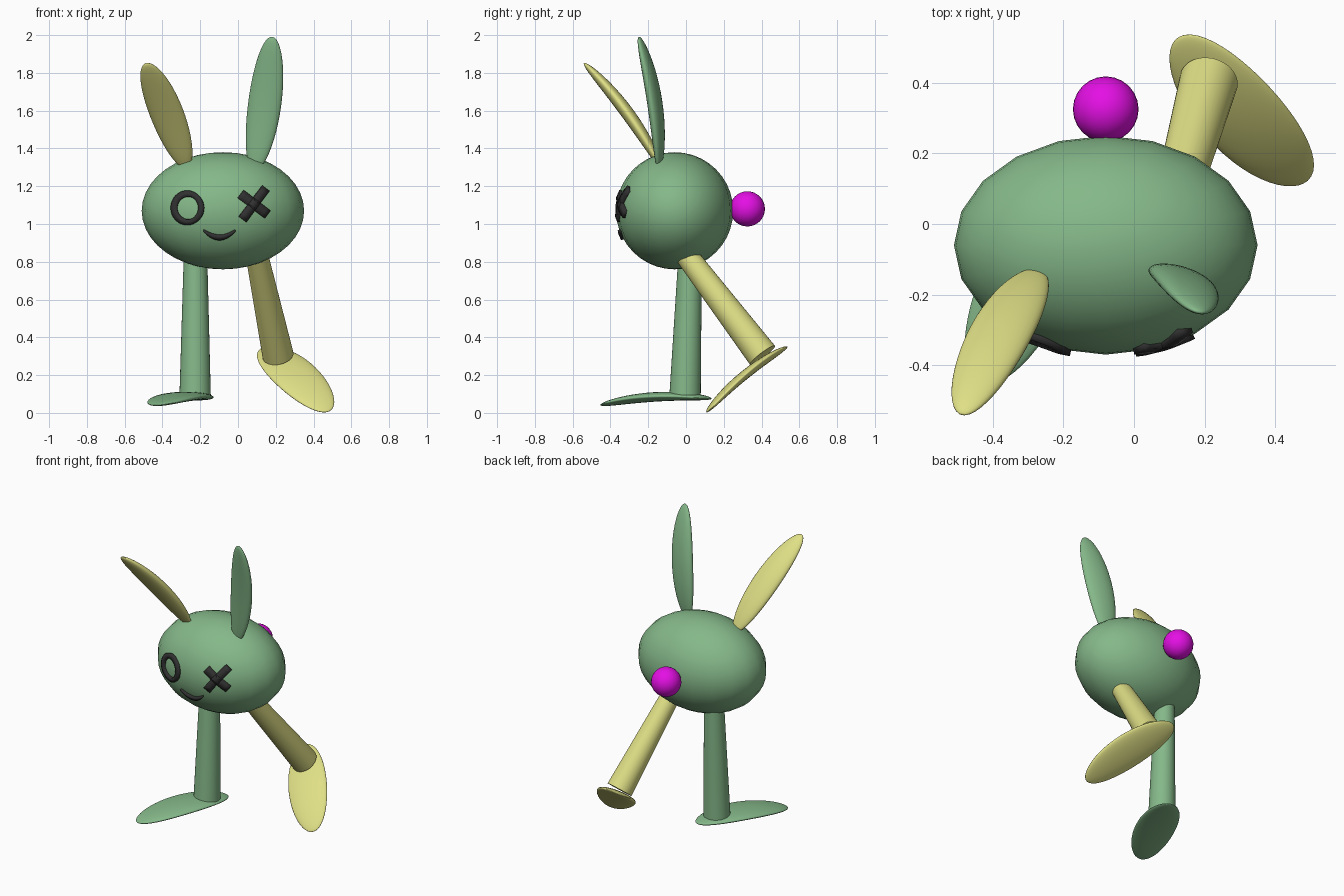
import bpy, bmesh, math
from mathutils import Vector, Matrix

if "Cube" in bpy.data.objects:
    bpy.data.objects.remove(bpy.data.objects["Cube"])


def material(name, rgb):
    m = bpy.data.materials.new(name)
    m.diffuse_color = (*rgb, 1)
    m.use_nodes = True
    m.node_tree.nodes["Principled BSDF"].inputs["Base Color"].default_value = m.diffuse_color
    return m


GREEN = material("soft_green", (0.235, 0.48, 0.25))
YELLOW = material("pale_yellow", (0.74, 0.74, 0.24))
MAGENTA = material("magenta", (0.78, 0.005, 0.78))
DARK = material("charcoal", (0.03, 0.03, 0.03))

BODY = Vector((-0.08, -0.06, 1.07))
RADII = Vector((0.43, 0.31, 0.31))


def finish(name, bm, mat, angle=40):
    bmesh.ops.recalc_face_normals(bm, faces=bm.faces)
    me = bpy.data.meshes.new(name)
    bm.to_mesh(me)
    bm.free()
    me.materials.append(mat)
    ob = bpy.data.objects.new(name, me)
    bpy.context.collection.objects.link(ob)
    bpy.context.view_layer.objects.active = ob
    ob.select_set(True)
    bpy.ops.object.shade_smooth_by_angle(angle=math.radians(angle))
    ob.select_set(False)
    return ob


def ellipsoid(name, centre, radii, mat, segs, rings):
    bm = bmesh.new()
    bmesh.ops.create_uvsphere(bm, u_segments=segs, v_segments=rings, radius=1)
    for v in bm.verts:
        v.co = Vector(a * b for a, b in zip(v.co, radii)) + Vector(centre)
    return finish(name, bm, mat, 80)


def leaf(name, centre, axis, normal, size, sag, mat):
    """Flattened ellipsoid along axis, its ends bent away from normal."""
    d = Vector(axis).normalized()
    n = Vector(normal)
    n = (n - d * n.dot(d)).normalized()
    w = n.cross(d)
    a, b, c = size
    bm = bmesh.new()
    bmesh.ops.create_uvsphere(bm, u_segments=32, v_segments=24, radius=1)
    for v in bm.verts:
        x, y, t = v.co
        v.co = Vector(centre) + d * (a * t) + w * (b * x) + n * (c * y - sag * t * t)
    return finish(name, bm, mat, 120)


def leg(name, top, bottom, r_top, r_bottom, mat):
    top, bottom = Vector(top), Vector(bottom)
    d = top - bottom
    bm = bmesh.new()
    bmesh.ops.create_cone(bm, cap_ends=True, segments=32, radius1=r_bottom,
                          radius2=r_top, depth=d.length)
    rot = Vector((0, 0, 1)).rotation_difference(d).to_matrix().to_4x4()
    bm.transform(Matrix.Translation((top + bottom) / 2) @ rot)
    return finish(name, bm, mat)


def face_strip(name, pairs, closed=False):
    """Strip of (x, z) point pairs laid on the front of the body."""
    bm = bmesh.new()

    def on_body(p):
        u = (p[0] - BODY.x) / RADII.x
        w = (p[1] - BODY.z) / RADII.z
        return bm.verts.new((p[0], BODY.y - RADII.y * math.sqrt(1 - u * u - w * w), p[1]))

    rows = [(on_body(p), on_body(q)) for p, q in pairs]
    nxt = rows[1:] + (rows[:1] if closed else [])
    for (a, b), (c, d) in zip(rows, nxt):
        bm.faces.new((a, b, d, c))
    ob = finish(name, bm, DARK)
    mod = ob.modifiers.new("thickness", "SOLIDIFY")
    mod.thickness, mod.offset = 0.026, 0
    return ob


def bar(name, cx, cz, half, width, angle):
    c, s = math.cos(math.radians(angle)), math.sin(math.radians(angle))
    pairs = []
    for i in range(9):
        t = half * (i / 4 - 1)
        x, z = cx + c * t, cz + s * t
        pairs.append(((x - s * width, z + c * width), (x + s * width, z - c * width)))
    face_strip(name, pairs)


# Body and tail
ellipsoid("body", BODY, RADII, GREEN, 20, 20)
ellipsoid("tail", (-0.08, 0.325, 1.08), (0.093,) * 3, MAGENTA, 24, 16)

# Ears
EAR = (0.362, 0.09, 0.035)
leaf("upright_ear", (0.142, -0.165, 1.64), (0.133, -0.148, 0.98),
     (0.25, 1, 0.1), EAR, 0.032, GREEN)
leaf("tilted_ear", (-0.379, -0.312, 1.59), (-0.298, -0.567, 0.768),
     (0, 0.8, 0.6), EAR, 0.028, YELLOW)

# Legs and feet
FOOT = (0.32, 0.125, 0.025)
leg("standing_leg", (-0.225, 0.022, 0.84), (-0.227, -0.005, 0.09), 0.062, 0.083, GREEN)
leaf("standing_foot", (-0.305, -0.16, 0.085), (-0.416, -0.909, -0.055),
     (0, 0, 1), FOOT, 0.027, GREEN)
leg("raised_leg", (0.097, -0.01, 0.85), (0.212, 0.405, 0.305), 0.059, 0.083, YELLOW)
leaf("raised_foot", (0.305, 0.306, 0.197), (0.55, -0.648, -0.525),
     (0, -0.63, 0.777), FOOT, 0.027, YELLOW)

# Round eye
ring = []
for i in range(32):
    a = math.tau * i / 32
    c, s = math.cos(a), math.sin(a)
    ring.append(((-0.265 + 0.086 * c, 1.085 + 0.089 * s),
                 (-0.265 + 0.056 * c, 1.085 + 0.06 * s)))
face_strip("round_eye", ring, closed=True)

# Crossed eye
bar("cross_eye_falling_bar", 0.083, 1.105, 0.088, 0.024, -37)
bar("cross_eye_rising_bar", 0.083, 1.105, 0.1, 0.024, 53)

# Smile, thick in the middle and thin at the ends
smile = []
for i in range(17):
    t = i / 8 - 1
    x, z = -0.098 + 0.083 * t, 0.931 + 0.036 * t * t
    h = 0.004 + 0.008 * (1 - t * t)
    smile.append(((x, z + h), (x, z - h)))
face_strip("smile", smile)
